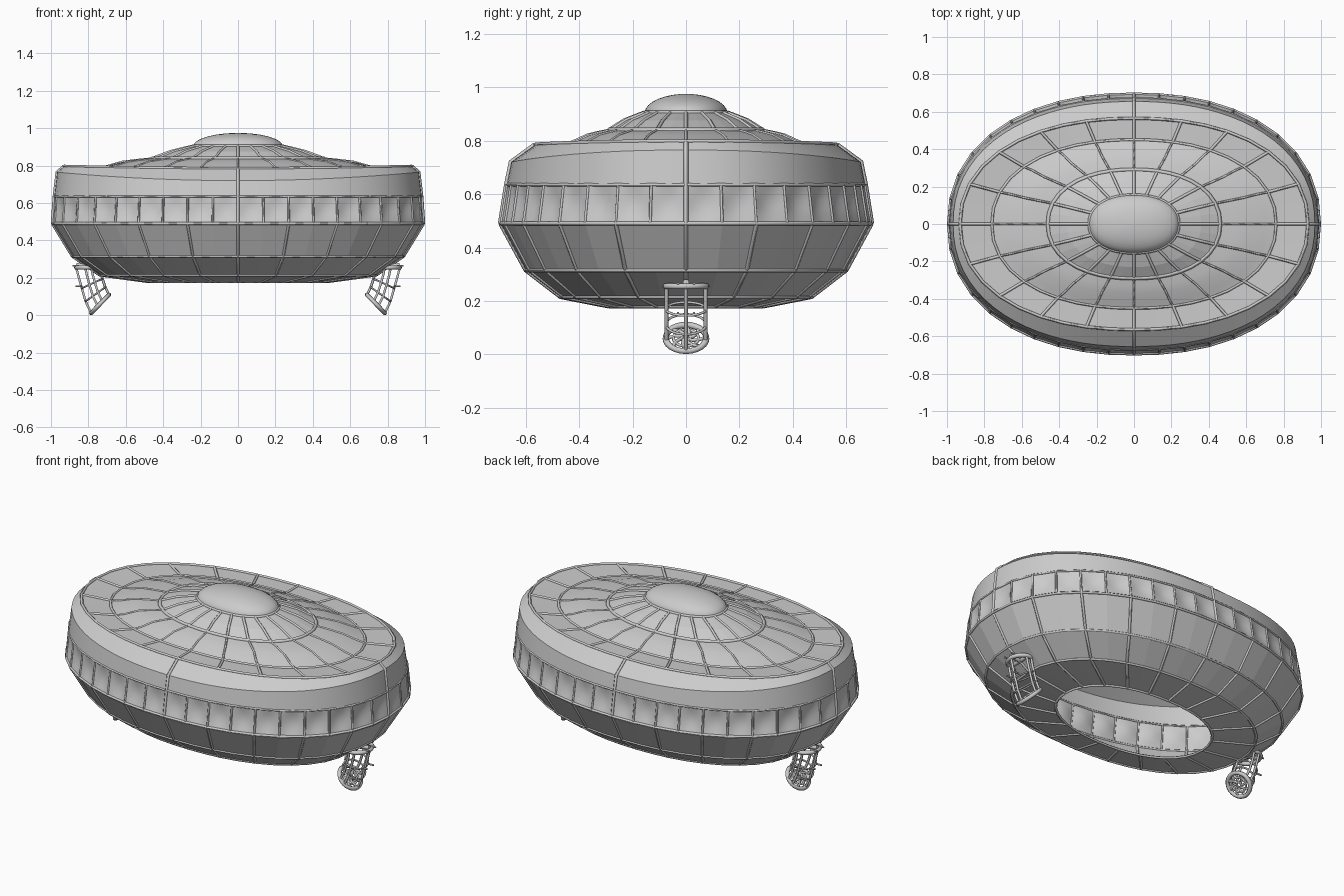
import bpy, math
from mathutils import Vector

if "Cube" in bpy.data.objects:
    bpy.data.objects.remove(bpy.data.objects["Cube"])

EXP = 2 / 2.2   # slightly squared ellipse


def outline(t):
    c, s = math.cos(t), math.sin(t)
    return (math.copysign(abs(c) ** EXP, c), math.copysign(abs(s) ** EXP, s))


def even_params(n):
    # angles giving equal spacing along the widest outline
    steps = 4000
    ts = [2 * math.pi * i / steps for i in range(steps + 1)]
    pts = [Vector((outline(t)[0], outline(t)[1] * 0.7)) for t in ts]
    acc = [0.0]
    for a, b in zip(pts, pts[1:]):
        acc.append(acc[-1] + (b - a).length)
    out, j = [], 0
    for k in range(n):
        while acc[j] < acc[-1] * k / n - 1e-9:
            j += 1
        out.append(ts[j])
    return out


def ring_point(r, t):
    x, y = outline(t)
    return Vector((r[0] * x, r[1] * y, r[2] + r[3] * x * x))


def make_mesh(name, verts, faces, angle=None):
    me = bpy.data.meshes.new(name)
    me.from_pydata(verts, [], faces)
    ob = bpy.data.objects.new(name, me)
    bpy.context.collection.objects.link(ob)
    if angle is not None:
        bpy.ops.object.select_all(action='DESELECT')
        ob.select_set(True)
        bpy.context.view_layer.objects.active = ob
        bpy.ops.object.shade_smooth_by_angle(angle=math.radians(angle))
    return ob


def loft(name, rings, n, angle=None):
    ts = even_params(n)
    verts = [ring_point(r, t) for r in rings for t in ts]
    faces = [(i * n + k, i * n + (k + 1) % n, (i + 1) * n + (k + 1) % n, (i + 1) * n + k)
             for i in range(len(rings) - 1) for k in range(n)]
    return make_mesh(name, verts, faces, angle)


def tubes(name, paths, radius, res=0):
    # paths: list of (points, closed)
    cu = bpy.data.curves.new(name, 'CURVE')
    cu.dimensions = '3D'
    cu.bevel_depth = radius
    cu.bevel_resolution = res
    cu.use_fill_caps = True
    for pts, closed in paths:
        sp = cu.splines.new('POLY')
        sp.points.add(len(pts) - 1)
        for p, q in zip(sp.points, pts):
            p.co = (*q, 1)
        sp.use_cyclic_u = closed
    ob = bpy.data.objects.new(name, cu)
    bpy.context.collection.objects.link(ob)
    bpy.ops.object.select_all(action='DESELECT')
    ob.select_set(True)
    bpy.context.view_layer.objects.active = ob
    bpy.ops.object.convert(target='MESH')
    return ob


# Profile rings: x radius, y radius, height, extra height at the x ends
LOWER = [(0.48, 0.29, 0.18, 0), (0.74, 0.47, 0.215, 0), (0.885, 0.60, 0.315, 0), (0.992, 0.695, 0.49, 0)]
BAND = [LOWER[-1], (0.982, 0.672, 0.635, 0)]
RIM = [BAND[-1], (0.967, 0.655, 0.72, 0.045), (0.93, 0.565, 0.785, 0.012)]
DECK = [RIM[-1], (0.76, 0.45, 0.785, 0)]
SLOPE = [DECK[-1], (0.70, 0.42, 0.797, 0), (0.62, 0.37, 0.820, 0), (0.54, 0.33, 0.830, 0), (0.46, 0.29, 0.838, 0)]
CROWN = [SLOPE[-1], (0.36, 0.23, 0.876, 0), (0.24, 0.155, 0.905, 0)]

# Shell
loft("lower_hull", LOWER, 40)
loft("upper_rim", RIM, 80, 25)
loft("deck", DECK, 40)
loft("roof_slope", SLOPE, 80, 30)
loft("crown", CROWN, 40)

# Dome cap
dome = [(0.24 * math.cos(a), 0.155 * math.cos(a), 0.903 + 0.072 * math.sin(a), 0)
        for a in [math.radians(d) for d in (0, 12, 24, 36, 48, 60, 72, 82, 89.5)]]
loft("dome", dome, 64, 40)

# Scooped windows around the waist
t20, t40 = even_params(20), even_params(40)
U, V = 6, 5
verts, faces = [], []
for k in range(40):
    a, b = t40[k], t40[(k + 1) % 40]
    lo0, lo1 = ring_point(BAND[0], a), ring_point(BAND[0], b)
    hi0, hi1 = ring_point(BAND[1], a), ring_point(BAND[1], b)
    mid = (lo0 + lo1) / 2
    inward = (lo1 - lo0).cross(Vector((0, 0, 1))).normalized()
    if inward.dot(mid) > 0:
        inward = -inward
    base = len(verts)
    for j in range(V + 1):
        for i in range(U + 1):
            u, v = i / U, j / V
            p = lo0.lerp(lo1, u).lerp(hi0.lerp(hi1, u), v)
            verts.append(p + inward * 0.016 * math.sin(math.pi * u) * math.sin(math.pi * v))
    for j in range(V):
        for i in range(U):
            q = base + j * (U + 1) + i
            faces.append((q, q + 1, q + U + 2, q + U + 1))
make_mesh("window_band", verts, faces, 40)


def ring_path(r):
    return ([ring_point(r, t) for t in t40], True)


def spokes(rings, ts):
    return [([ring_point(r, t) for r in rings], False) for t in ts]


# Frame ribs
tubes("lower_hull_ribs", spokes(LOWER, t20) + [ring_path(r) for r in LOWER], 0.008)
tubes("window_mullions", spokes(BAND, t40) + [ring_path(BAND[1])], 0.006)
tubes("deck_ribs", spokes(DECK, t20) + [ring_path(r) for r in DECK], 0.008)
tubes("roof_slope_ribs", spokes(SLOPE, t20), 0.006)
tubes("crown_ribs", spokes(CROWN, t20) + [ring_path(CROWN[-1])], 0.008)
tubes("crown_base_ring", [ring_path(CROWN[0])], 0.011)
tubes("end_seams", spokes(BAND + RIM[1:], [t20[i] for i in (0, 5, 10, 15)]), 0.009)

# Landing legs: stations as (outer x, z, inner x, z)
STATIONS = [(0.865, 0.255, 0.735, 0.255), (0.852, 0.205, 0.735, 0.235),
            (0.835, 0.145, 0.725, 0.195), (0.815, 0.075, 0.71, 0.15), (0.785, 0.012, 0.69, 0.11)]


def cage_point(st, ang, rad=1.0, side=1):
    cx, cz = (st[0] + st[2]) / 2, (st[1] + st[3]) / 2
    hx, hz = (st[0] - st[2]) / 2, (st[1] - st[3]) / 2
    c = math.cos(ang) * rad
    return Vector((side * (cx + hx * c), 0.076 * math.sin(ang) * rad, cz + hz * c))


def cage_ring(st, side, rad=1.0):
    return ([cage_point(st, 2 * math.pi * i / 24, rad, side) for i in range(24)], True)


for side, label in ((1, "right"), (-1, "left")):
    tubes(label + "_leg_top_ring", [cage_ring(STATIONS[0], side)], 0.012, 1)
    bars = [([cage_point(s, math.radians(d), 1, side) for s in STATIONS], False)
            for d in (0, 75, 105, 180, 255, 285)]
    tubes(label + "_leg_bars", bars, 0.007, 1)
    tubes(label + "_leg_hoops", [cage_ring(s, side) for s in STATIONS[2:4]], 0.005, 1)
    # short pegs sticking out of the cage
    pegs = [([Vector((side * x, y, z)), Vector((side * (x + 0.035), y, z))], False)
            for x, z in ((0.835, 0.155), (0.85, 0.265)) for y in (-0.03, 0.03)]
    tubes(label + "_leg_pegs", pegs, 0.005, 1)
    # tilted wheel-like foot with curved spokes
    foot = STATIONS[-1]
    tubes(label + "_foot_rim", [cage_ring(foot, side)], 0.012, 1)
    tubes(label + "_foot_hub", [cage_ring(foot, side, 0.22), cage_ring(foot, side, 0.62)], 0.006, 1)
    blades = [([cage_point(foot, 2 * math.pi * k / 8 + 0.9 * r, r, side)
                for r in (0.15, 0.36, 0.58, 0.8, 1.0)], False) for k in range(8)]
    tubes(label + "_foot_spokes", blades, 0.007, 1)
    # strut joining the cage to the hull
    tubes(label + "_leg_mount", [([Vector((side * 0.80, -0.07, 0.262)), Vector((side * 0.80, 0.07, 0.262))], False),
                                 ([Vector((side * 0.74, 0, 0.25)), Vector((side * 0.865, 0, 0.27))], False)], 0.012, 1)
